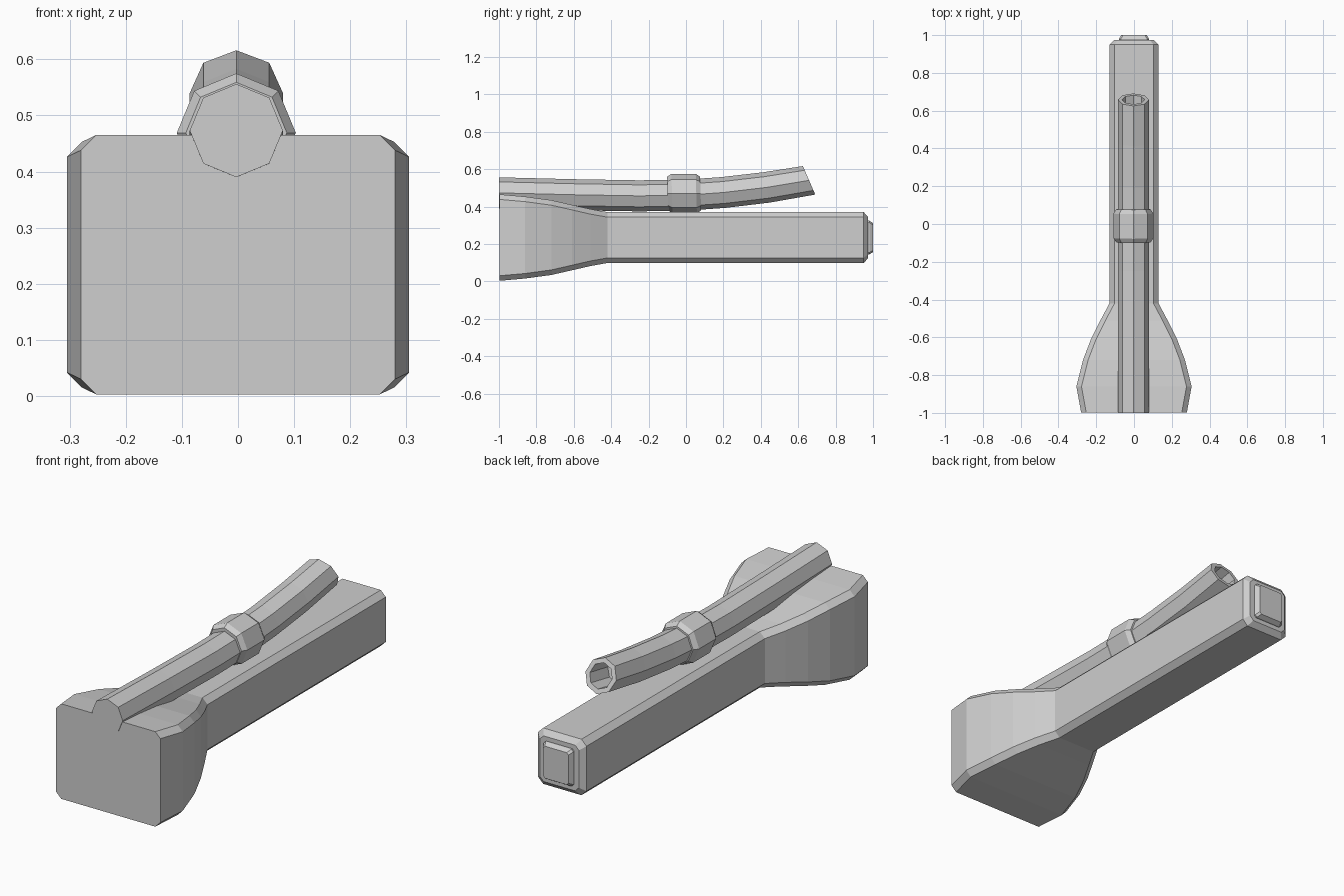
import bpy, bmesh
from math import sin, cos, pi

cube = bpy.data.objects.get("Cube")
if cube:
    bpy.data.objects.remove(cube, do_unlink=True)

grey = bpy.data.materials.new("plain_grey")
grey.use_nodes = True
COLOUR = (0.62, 0.62, 0.62, 1)
grey.diffuse_color = COLOUR
grey.node_tree.nodes["Principled BSDF"].inputs["Base Color"].default_value = COLOUR


def loft(name, rings):
    """Skin a list of equal-length rings and cap both ends."""
    bm = bmesh.new()
    loops = [[bm.verts.new(p) for p in ring] for ring in rings]
    n = len(loops[0])
    for a, b in zip(loops, loops[1:]):
        for i in range(n):
            j = (i + 1) % n
            bm.faces.new((a[i], a[j], b[j], b[i]))
    bm.faces.new(loops[0])
    bm.faces.new(loops[-1])
    bmesh.ops.recalc_face_normals(bm, faces=bm.faces)
    mesh = bpy.data.meshes.new(name)
    bm.to_mesh(mesh)
    bm.free()
    mesh.materials.append(grey)
    obj = bpy.data.objects.new(name, mesh)
    bpy.context.collection.objects.link(obj)
    return obj


def chamfered(y, half_x, half_z, c, z=0.234):
    """Rectangle with cut corners, facing along y."""
    ring = []
    for sx, sz in ((1, 1), (-1, 1), (-1, -1), (1, -1)):
        side = (sx * half_x, y, z + sz * (half_z - c))
        top = (sx * (half_x - c), y, z + sz * half_z)
        ring += [side, top] if sx == sz else [top, side]
    return ring


def octagon(y, z, r, tilt=0.0):
    """Eight-sided ring with a corner on top, leaning by tilt."""
    ring = []
    for i in range(8):
        a = i * pi / 4
        up = r * cos(a)
        ring.append((r * sin(a) - 0.003, y - up * sin(tilt), z + up * cos(tilt)))
    return ring


# Flared head running into a straight bevelled handle
sections = [(-0.997, 0.28, 0.231), (-0.86, 0.305, 0.219), (-0.72, 0.27, 0.2),
            (-0.61, 0.228, 0.175), (-0.51, 0.178, 0.152), (-0.42, 0.13, 0.136),
            (0.95, 0.13, 0.136)]
body = [chamfered(y, x, z, 0.027) for y, x, z in sections]
body.append(chamfered(0.973, 0.105, 0.111, 0.02))
loft("body", body)

# Small raised button on the handle end
loft("end_button", [chamfered(0.96, 0.08, 0.09, 0.01),
                    chamfered(0.98, 0.08, 0.09, 0.01),
                    chamfered(1.0, 0.068, 0.078, 0.01)])

# Bent tube with a hollow rear mouth
R = 0.083
path = [(-1, 0.473, 0), (-0.6, 0.463, -0.02), (-0.25, 0.457, 0),
        (0, 0.461, 0.06), (0.2, 0.475, 0.13), (0.43, 0.502, 0.22),
        (0.658, 0.54, 0.41)]
tube = [octagon(y, z, R, t) for y, z, t in path]
tube.append(octagon(0.658, 0.54, 0.06, 0.41))
tube.append(octagon(0.52, 0.515, 0.06, 0.28))
loft("tube", tube)

# Collar clamping the tube to the handle
collar = [(-0.098, 0.09), (-0.075, 0.106), (0.055, 0.106), (0.078, 0.09)]
loft("collar", [octagon(y, 0.469, r, 0.03) for y, r in collar])
